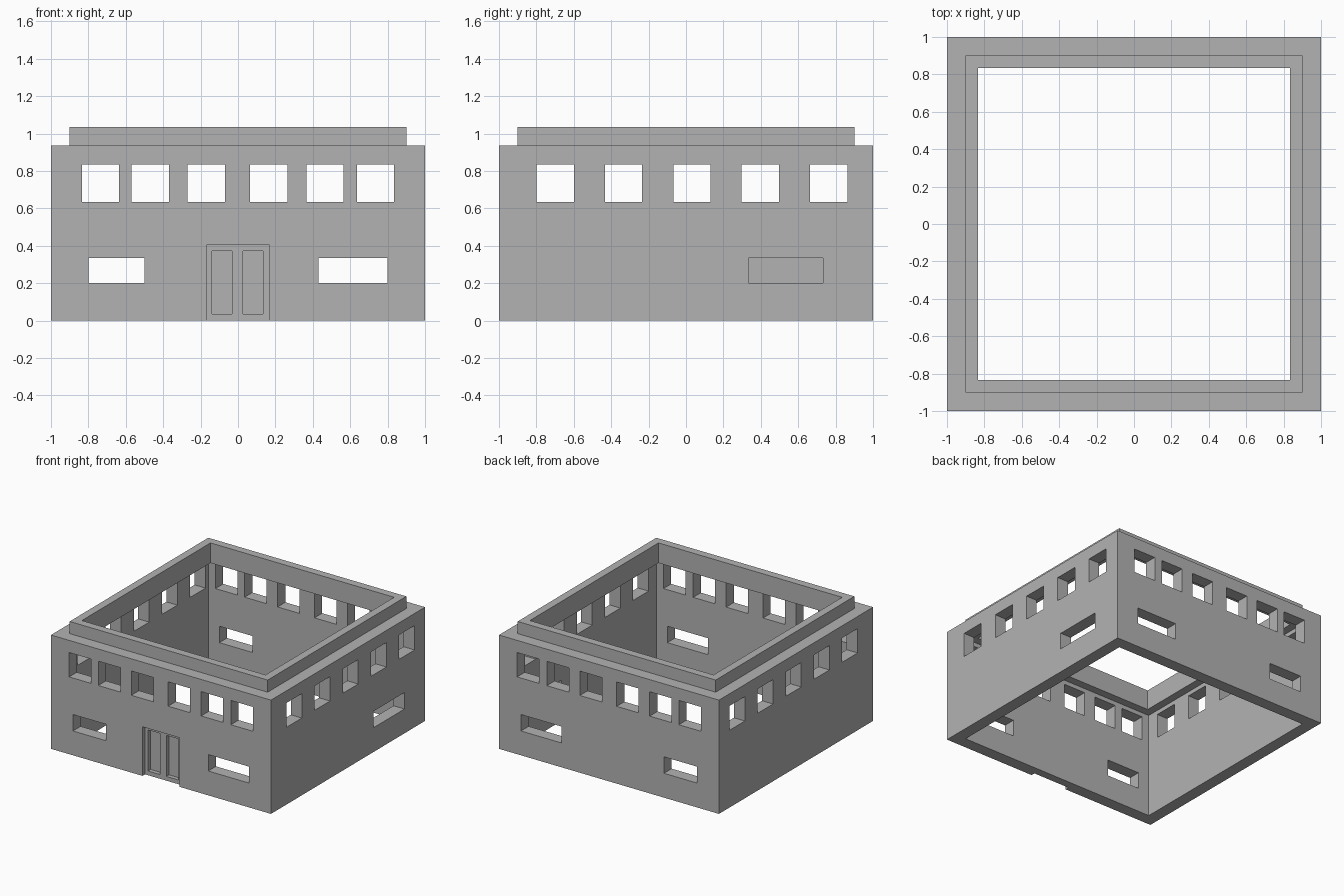
import bpy
import bmesh

default = bpy.data.objects.get("Cube")
if default:
    bpy.data.objects.remove(default, do_unlink=True)

# Single plain wall colour
grey = bpy.data.materials.new("wall grey")
grey.use_nodes = True
colour = (0.45, 0.45, 0.45, 1)
grey.diffuse_color = colour
grey.node_tree.nodes["Principled BSDF"].inputs["Base Color"].default_value = colour


def add_object(name, bm):
    bmesh.ops.recalc_face_normals(bm, faces=bm.faces)
    mesh = bpy.data.meshes.new(name)
    bm.to_mesh(mesh)
    bm.free()
    mesh.materials.append(grey)
    obj = bpy.data.objects.new(name, mesh)
    bpy.context.collection.objects.link(obj)
    return obj


def square_ring(name, profile):
    """Sweep a closed (half width, height) profile around a square plan."""
    bm = bmesh.new()
    corners = [(-1, -1), (1, -1), (1, 1), (-1, 1)]
    rings = [[bm.verts.new((r * sx, r * sy, z)) for r, z in profile] for sx, sy in corners]
    n = len(profile)
    for i in range(4):
        a, b = rings[i], rings[(i + 1) % 4]
        for j in range(n):
            k = (j + 1) % n
            bm.faces.new((a[j], b[j], b[k], a[k]))
    return add_object(name, bm)


def cut(target, name, boxes):
    """Subtract a set of boxes, each given as x, y and z ranges."""
    bm = bmesh.new()
    for ranges in boxes:
        verts = bmesh.ops.create_cube(bm, size=1)["verts"]
        for v in verts:
            v.co = [lo if c < 0 else hi for c, (lo, hi) in zip(v.co, ranges)]
    cutter = add_object(name, bm)
    cutter.hide_render = True
    mod = target.modifiers.new(name, "BOOLEAN")
    mod.operation = "DIFFERENCE"
    mod.solver = "EXACT"
    mod.object = cutter
    bpy.context.view_layer.objects.active = target
    bpy.ops.object.modifier_apply(modifier=mod.name)
    bpy.data.objects.remove(cutter, do_unlink=True)


# Walls with the set-back roof parapet and its inner lip
OUTER, INNER, LIP = 1.0, 0.9, 0.835
ROOF, TOP, LIP_BASE = 0.935, 1.035, 0.87
building = square_ring("building_walls", [
    (OUTER, 0), (OUTER, ROOF), (INNER, ROOF), (INNER, TOP),
    (LIP, TOP), (LIP, LIP_BASE), (INNER, LIP_BASE), (INNER, 0)])

UPPER, LOWER = (0.635, 0.835), (0.2, 0.335)
FRONT, BACK = (-1.1, -0.87), (0.87, 1.1)
openings = []

# Front and back: six upper windows and two low wide ones
for side in (FRONT, BACK):
    for x in (-0.735, -0.47, -0.17, 0.165, 0.465, 0.735):
        openings.append(((x - 0.1, x + 0.1), side, UPPER))
    for span in ((-0.8, -0.5), (0.43, 0.8)):
        openings.append((span, side, LOWER))

# Sides: five upper windows each, one low window on the left only
for side in (FRONT, BACK):
    for i in range(5):
        y = -0.7 + i * 0.366
        openings.append((side, (y - 0.1, y + 0.1), UPPER))
openings.append((BACK, (0.333, 0.733), LOWER))

# Recessed doorway
openings.append(((-0.168, 0.168), (-1.1, -0.967), (-0.1, 0.403)))
cut(building, "opening_cutter", openings)

# Sunken panels of the double door
cut(building, "door_panel_cutter", [
    (span, (-1.1, -0.933), (0.035, 0.372)) for span in ((-0.14, -0.033), (0.027, 0.135))])
